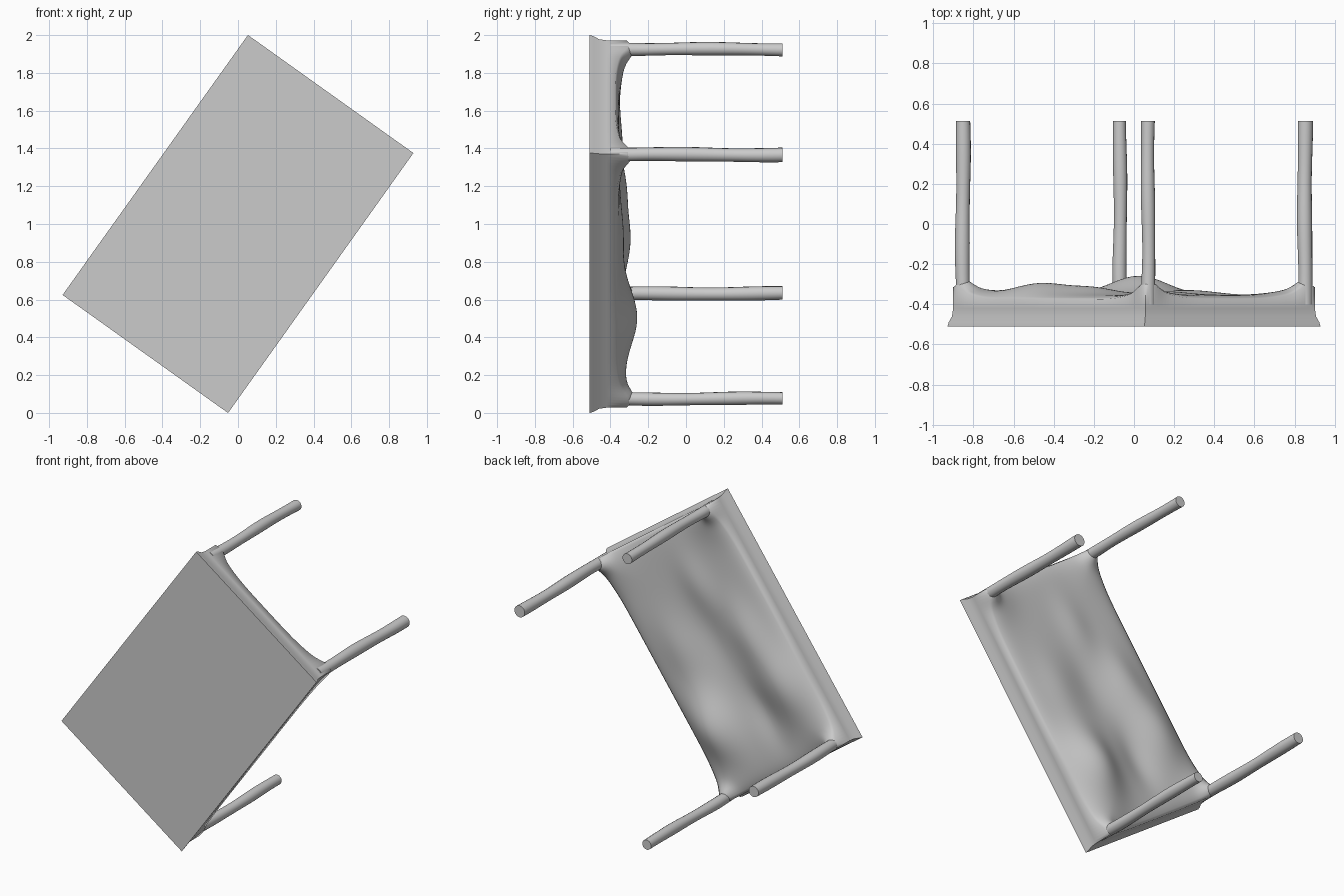
import bpy
import bmesh
from math import exp, sin, cos, pi, radians
from mathutils import Matrix, Vector

old = bpy.data.objects.get("Cube")
if old:
    bpy.data.objects.remove(old, do_unlink=True)

HALF_W, HALF_L = 0.538, 0.845      # half sizes of the table top
INSET = 0.02                       # apron set back from the top's edge
TOP, RIM, FOOT = -0.51, -0.375, 0.512
LEG_X, LEG_Y = 0.48, 0.794

grey = bpy.data.materials.new("plain grey")
grey.use_nodes = True
grey.diffuse_color = (0.6, 0.6, 0.6, 1)
grey.node_tree.nodes["Principled BSDF"].inputs["Base Color"].default_value = (0.6, 0.6, 0.6, 1)

# The table lies tipped on its side: its legs point along +y, its length leans
tilt = radians(35.5)
frame = Matrix.Translation((0, 0, 1)) @ Matrix((
    (-cos(tilt), sin(tilt), 0, 0),
    (0, 0, 1, 0),
    (sin(tilt), cos(tilt), 0, 0),
    (0, 0, 0, 1)))


def finish(bm, name, angle):
    bmesh.ops.recalc_face_normals(bm, faces=bm.faces)
    mesh = bpy.data.meshes.new(name)
    bm.to_mesh(mesh)
    bm.free()
    mesh.materials.append(grey)
    obj = bpy.data.objects.new(name, mesh)
    bpy.context.collection.objects.link(obj)
    obj.matrix_world = frame
    bpy.ops.object.select_all(action='DESELECT')
    obj.select_set(True)
    bpy.context.view_layer.objects.active = obj
    bpy.ops.object.shade_smooth_by_angle(angle=radians(angle))


# Lumps and hollows of the underside: x, y, spread x, spread y, height
LUMPS = [
    (-0.31, -0.39, 0.17, 0.25, 0.095),
    (0.33, -0.34, 0.16, 0.25, 0.058),
    (0.27, 0.02, 0.13, 0.22, 0.035),
    (0.10, 0.42, 0.11, 0.20, 0.018),
    (0.00, 0.08, 0.12, 0.25, -0.015),
    (0.08, -0.45, 0.10, 0.20, -0.025),
    (-0.27, 0.12, 0.14, 0.22, 0.022),
]


def underside(x, y):
    edge = min(HALF_W - INSET - abs(x), HALF_L - INSET - abs(y))
    rise = 1 - exp(-max(edge, 0) / 0.04)
    h = 0.022
    for cx, cy, sx, sy, a in LUMPS:
        h += a * exp(-((x - cx) / sx) ** 2 - ((y - cy) / sy) ** 2)
    r2 = (abs(x) - LEG_X) ** 2 + (abs(y) - LEG_Y) ** 2
    return RIM + h * rise + 0.035 * exp(-r2 / 0.03) + 0.05 * exp(-r2 / 0.004)


# Table top with apron and sagging underside
bm = bmesh.new()
bmesh.ops.create_grid(bm, x_segments=60, y_segments=92, size=1)
for v in bm.verts:
    x, y = v.co.x * (HALF_W - INSET), v.co.y * (HALF_L - INSET)
    v.co = (x, y, underside(x, y))
rim = [e for e in bm.edges if e.is_boundary]
for inset, z in ((INSET, -0.42), (0.016, -0.46), (0.004, -0.49), (0, TOP)):
    new = bmesh.ops.extrude_edge_only(bm, edges=rim)["geom"]
    rim = [g for g in new if isinstance(g, bmesh.types.BMEdge)]
    ring = [g for g in new if isinstance(g, bmesh.types.BMVert)]
    wide = max(v.co.x for v in ring)
    long = max(v.co.y for v in ring)
    for v in ring:
        v.co = (v.co.x / wide * (HALF_W - inset), v.co.y / long * (HALF_L - inset), z)
bmesh.ops.contextual_create(bm, geom=rim)
finish(bm, "table_top", 70)


# Legs: slightly uneven round posts rising out of the apron corners
def leg(name, sx, sy, radius, phase):
    bm = bmesh.new()
    sides, steps, start = 14, 24, -0.40
    rings = []
    for i in range(steps + 1):
        z = start + (FOOT - start) * i / steps
        sway = min(1, (z - start) / 0.2) * 0.003
        r = radius + 0.0015 * sin(13 * z + phase)
        cx = sx * LEG_X + sway * sin(7 * z + phase)
        cy = sy * LEG_Y + sway * cos(6 * z + phase)
        rings.append([bm.verts.new(Vector((cx + r * cos(2 * pi * k / sides),
                                           cy + r * sin(2 * pi * k / sides), z)))
                      for k in range(sides)])
    for a, b in zip(rings, rings[1:]):
        for k in range(sides):
            n = (k + 1) % sides
            bm.faces.new((a[k], a[n], b[n], b[k]))
    bm.faces.new(rings[0])
    bm.faces.new(rings[-1])
    finish(bm, name, 50)


leg("leg_upper_right", 1, 1, 0.034, 0)
leg("leg_upper_left", -1, 1, 0.037, 1.5)
leg("leg_lower_right", 1, -1, 0.036, 3)
leg("leg_lower_left", -1, -1, 0.034, 4.5)
